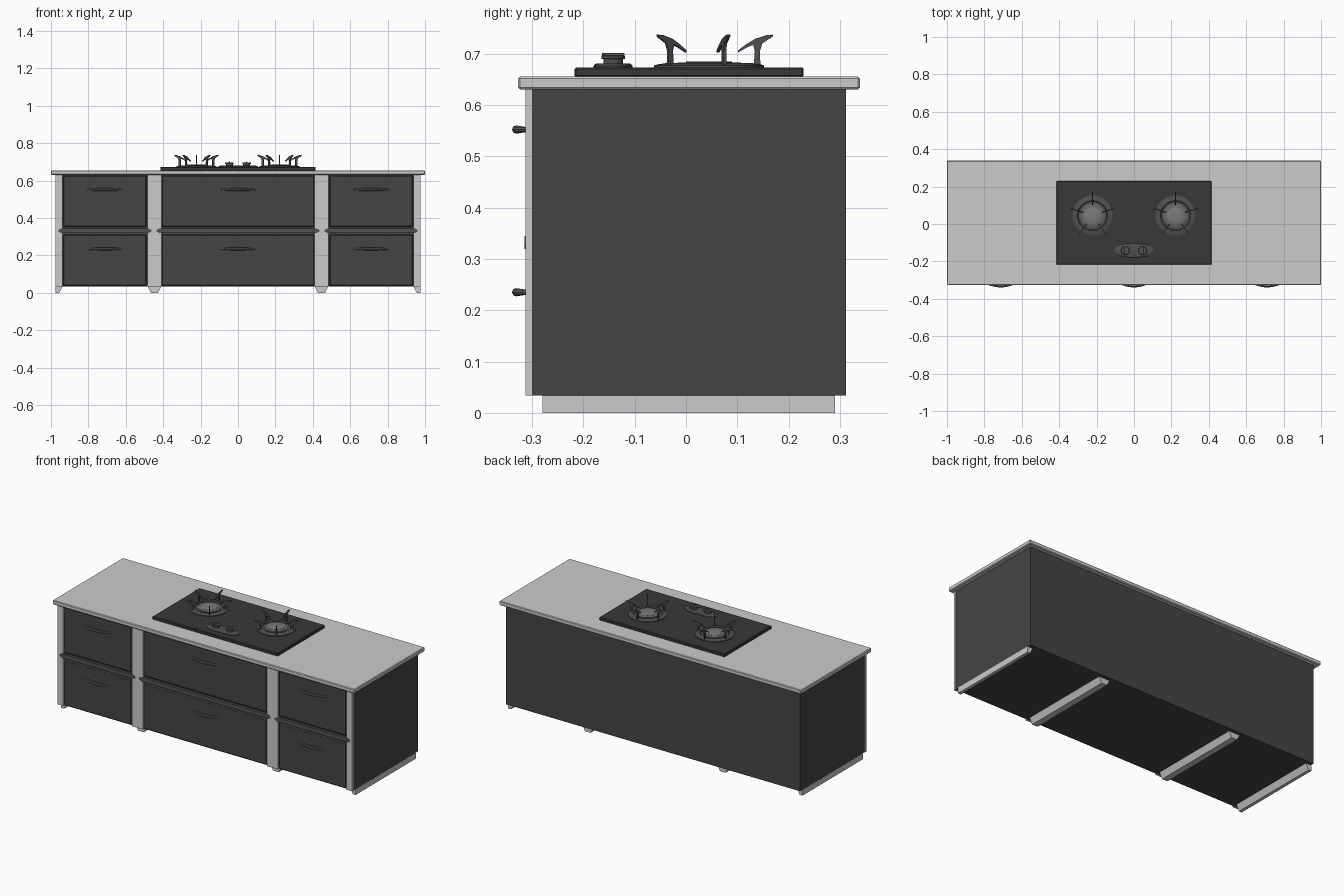
import bpy, bmesh
from math import pi, sin, cos
from mathutils import Matrix, Vector

if "Cube" in bpy.data.objects:
    bpy.data.objects.remove(bpy.data.objects["Cube"])


def material(name, value):
    m = bpy.data.materials.new(name)
    m.use_nodes = True
    colour = (value, value, value, 1)
    m.diffuse_color = colour
    m.node_tree.nodes["Principled BSDF"].inputs["Base Color"].default_value = colour
    return m


LIGHT = material("pale grey", 0.6)
DARK = material("charcoal", 0.06)
HOB = material("hob black", 0.04)
STEEL = material("steel grey", 0.14)
IRON = material("iron grey", 0.08)
CAP = material("burner grey", 0.2)


def finish(name, bm, mat, smooth=False):
    bmesh.ops.recalc_face_normals(bm, faces=bm.faces)
    me = bpy.data.meshes.new(name)
    bm.to_mesh(me)
    bm.free()
    me.materials.append(mat)
    ob = bpy.data.objects.new(name, me)
    bpy.context.collection.objects.link(ob)
    if smooth:
        bpy.ops.object.select_all(action='DESELECT')
        ob.select_set(True)
        bpy.context.view_layer.objects.active = ob
        bpy.ops.object.shade_smooth_by_angle()
    return ob


def box(name, lo, hi, mat, bevel=0):
    bm = bmesh.new()
    lo, hi = Vector(lo), Vector(hi)
    bmesh.ops.create_cube(bm, size=1, matrix=Matrix.Translation((lo + hi) / 2)
                          @ Matrix.Diagonal((*(hi - lo), 1)))
    if bevel:
        bmesh.ops.bevel(bm, geom=bm.edges[:], offset=bevel, segments=1, affect='EDGES')
    return finish(name, bm, mat)


def prism(name, points, offset, mat, matrix=Matrix()):
    """Closed outline extruded along an offset vector."""
    bm = bmesh.new()
    face = bm.faces.new([bm.verts.new(p) for p in points])
    new = bmesh.ops.extrude_face_region(bm, geom=[face])["geom"]
    bmesh.ops.translate(bm, vec=offset, verts=[g for g in new if isinstance(g, bmesh.types.BMVert)])
    bm.transform(matrix)
    return finish(name, bm, mat)


def lathe(name, profile, centre, mat, scale=(1, 1), steps=40):
    """Radius and height profile turned round the vertical axis."""
    bm = bmesh.new()
    rings = [[bm.verts.new((centre[0] + r * scale[0] * cos(2 * pi * i / steps),
                            centre[1] + r * scale[1] * sin(2 * pi * i / steps), z))
              for i in range(steps)] for r, z in profile]
    for a, b in zip(rings, rings[1:]):
        for i in range(steps):
            j = (i + 1) % steps
            bm.faces.new((a[i], a[j], b[j], b[i]))
    bm.faces.new(rings[0])
    bm.faces.new(rings[-1])
    return finish(name, bm, mat, True)


def handle(name, x, z):
    """Bowed bar that swells in the middle."""
    bm = bmesh.new()
    rings = []
    for i in range(17):
        t = i / 8 - 1
        bow = 1 - t * t
        y, r = -0.305 - 0.026 * bow, 0.004 + 0.004 * bow
        rings.append([bm.verts.new((x + 0.1 * t, y + r * cos(k * pi / 4), z + r * sin(k * pi / 4)))
                      for k in range(8)])
    for a, b in zip(rings, rings[1:]):
        for k in range(8):
            bm.faces.new((a[k], a[k - 1], b[k - 1], b[k]))
    bm.faces.new(rings[0])
    bm.faces.new(rings[-1])
    finish(name, bm, STEEL, True)


# Cabinet and worktop
box("cabinet_body", (-0.972, -0.3, 0.034), (0.972, 0.312, 0.63), DARK)
box("worktop", (-1, -0.327, 0.63), (1, 0.339, 0.655), LIGHT, 0.004)

# Upright front stiles and the tapered foot runners below them
for side, s in (("left", 1), ("right", -1)):
    for kind, inner, outer, lean in (("outer", 0.938, 0.975, 0), ("inner", 0.41, 0.483, 0.018)):
        x0, x1 = sorted((s * inner, s * outer))
        box(f"{side}_{kind}_stile", (x0, -0.313, 0.034), (x1, -0.299, 0.63), LIGHT)
        outline = [(s * inner, -0.28, 0.034), (s * outer, -0.28, 0.034),
                   (s * (outer - lean), -0.28, 0), (s * (inner + 0.018), -0.28, 0)]
        prism(f"{side}_{kind}_foot", outline, (0, 0.57, 0), LIGHT)

# Drawer columns with fronts, handles and a pointed middle rail
for column, x, half in (("right", -0.712, 0.224), ("middle", 0, 0.41), ("left", 0.712, 0.224)):
    for row, z0, z1, zh in (("lower", 0.036, 0.312, 0.235), ("upper", 0.352, 0.628, 0.552)):
        box(f"{column}_{row}_drawer", (x - half, -0.311, z0), (x + half, -0.298, z1), DARK, 0.006)
        handle(f"{column}_{row}_handle", x, zh)
    rail = []
    for e in (-1, 1):
        rail += [(x + e * (half + dx), -0.315, 0.332 - e * dz)
                 for dx, dz in ((0.008, 0.013), (0.025, 0.005), (0.025, -0.005), (0.008, -0.013))]
    prism(f"{column}_rail", rail, (0, 0.016, 0), IRON)

# Hob plate and control panel
box("hob_plate", (-0.415, -0.217, 0.654), (0.415, 0.229, 0.673), HOB, 0.003)
lathe("control_panel", [(1, 0.672), (1, 0.676), (0.9, 0.68), (0.8, 0.681)], (0, -0.142), IRON, (0.106, 0.038))
for side, s in (("left", 1), ("right", -1)):
    x = s * 0.046
    lathe(f"{side}_knob", [(0.019, 0.679), (0.019, 0.689), (0.023, 0.69), (0.023, 0.695), (0.021, 0.697)],
          (x, -0.142), IRON, steps=24)
    box(f"{side}_knob_grip", (x - 0.004, -0.164, 0.694), (x + 0.004, -0.12, 0.701), STEEL, 0.001)

# Burners with five arched pan supports each
arm = [(0.125, 0.737), (0.112, 0.736), (0.09, 0.729), (0.072, 0.718), (0.056, 0.706), (0.056, 0.702),
       (0.074, 0.712), (0.086, 0.717), (0.089, 0.705), (0.087, 0.677), (0.1, 0.677),
       (0.099, 0.705), (0.104, 0.72), (0.124, 0.733)]
for side, s in (("left", 1), ("right", -1)):
    centre = (s * 0.222, 0.045)
    lathe(f"{side}_burner_dish", [(0.107, 0.672), (0.107, 0.677), (0.1, 0.679), (0.08, 0.682), (0.076, 0.677),
                                  (0.066, 0.677)], centre, IRON)
    lathe(f"{side}_burner_crown", [(0.064, 0.676), (0.064, 0.681), (0.06, 0.683), (0.05, 0.683)], centre, STEEL)
    lathe(f"{side}_burner_cap", [(0.045, 0.682), (0.045, 0.684), (0.042, 0.685)], centre, CAP)
    for k in range(5):
        place = Matrix.Translation((*centre, 0)) @ Matrix.Rotation(pi / 2 + k * 2 * pi / 5, 4, 'Z')
        prism(f"{side}_pan_support_{k + 1}", [(r, -0.003, z) for r, z in arm], (0, 0.006, 0), IRON, place)
